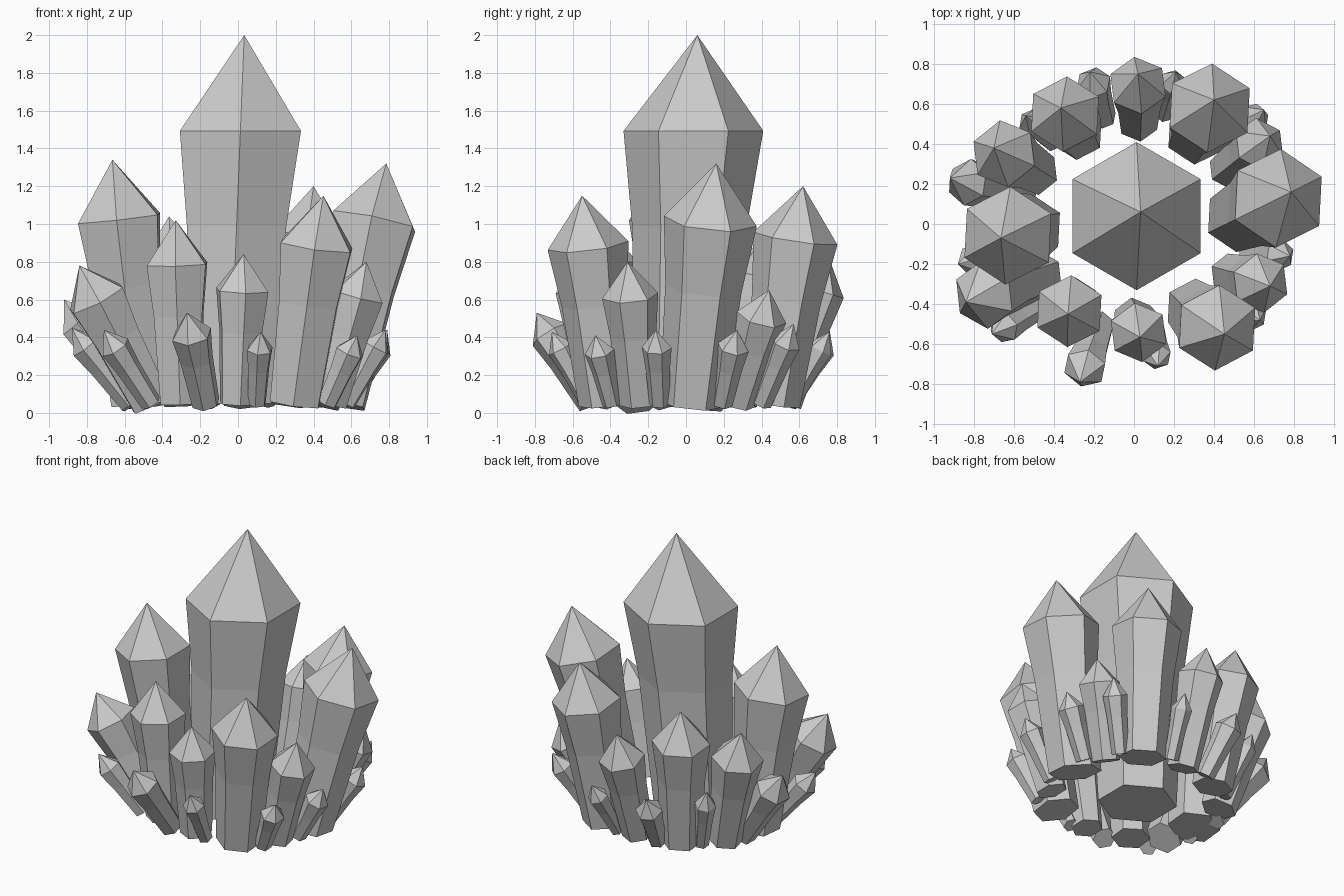
import bpy, bmesh, math
from mathutils import Vector

BASE_Z = 0.05


def crystal(name, bx, by, tx, ty, tz, radius, phase=87, shoulder=0.76, axis=None):
    """Six-sided tapered prism, widest at the shoulder, with a pointed cap."""
    base, tip = Vector((bx, by, BASE_Z)), Vector((tx, ty, tz))
    axis = axis or (tip - base).normalized()
    u = Vector((1, 0, 0))
    u = (u - axis * u.dot(axis)).normalized()
    v = axis.cross(u)
    bm = bmesh.new()
    rings = []
    # base, waist and shoulder rings: fraction along the axis, radius factor
    for t, k in ((0.0, 0.69), (0.48, 0.82), (shoulder, 1.0)):
        ring = []
        for i in range(6):
            a = math.radians(phase + 60 * i)
            off = (u * math.cos(a) + v * math.sin(a)) * radius * k
            ring.append(bm.verts.new(base.lerp(tip, t) + off))
        rings.append(ring)
    apex = bm.verts.new(tip)
    bm.faces.new(rings[0][::-1])
    for i in range(6):
        j = (i + 1) % 6
        for lo, hi in zip(rings, rings[1:]):
            bm.faces.new((lo[i], lo[j], hi[j], hi[i]))
        bm.faces.new((rings[-1][i], rings[-1][j], apex))
    mesh = bpy.data.meshes.new(name)
    bm.to_mesh(mesh)
    bm.free()
    bpy.context.collection.objects.link(bpy.data.objects.new(name, mesh))


# Central crystal, upright with level rings
crystal("central_crystal", -0.045, -0.02, 0.033, 0.06, 2.0, 0.37, 90, 0.74, Vector((0, 0, 1)))

# Ring of large crystals: base x, y, tip x, y, z, shoulder radius
large = [
    (-0.52, -0.02, -0.665, -0.07, 1.34, 0.245),
    (0.52, 0.03, 0.785, 0.16, 1.32, 0.248),
    (-0.30, -0.39, -0.33, -0.45, 1.02, 0.18),
    (0.30, -0.42, 0.452, -0.55, 1.15, 0.215),
    (0.31, 0.45, 0.40, 0.62, 1.20, 0.225),
    (-0.28, 0.45, -0.365, 0.58, 1.04, 0.19),
]
for i, c in enumerate(large):
    crystal(f"large_crystal_{i + 1}", *c)

# Medium crystals between them
medium = [
    (0.0, -0.47, 0.03, -0.565, 0.84, 0.15),
    (0.48, -0.25, 0.68, -0.31, 0.80, 0.15),
    (-0.46, -0.25, -0.84, -0.39, 0.78, 0.17),
    (0.02, 0.51, 0.02, 0.75, 0.84, 0.15),
    (-0.49, 0.26, -0.70, 0.38, 0.90, 0.17),
    (0.46, 0.27, 0.68, 0.44, 0.65, 0.135),
]
for i, c in enumerate(medium):
    crystal(f"medium_crystal_{i + 1}", *c, 97)

# Small outer crystals leaning outward
small = [
    (-0.17, -0.50, -0.27, -0.79, 0.53, 0.11),
    (0.10, -0.51, 0.12, -0.71, 0.43, 0.072),
    (-0.57, -0.13, -0.88, -0.20, 0.45, 0.085),
    (-0.46, -0.41, -0.71, -0.55, 0.44, 0.082),
    (0.47, -0.39, 0.63, -0.48, 0.41, 0.08),
    (0.57, -0.14, 0.78, -0.16, 0.44, 0.08),
    (0.57, 0.19, 0.79, 0.27, 0.44, 0.085),
    (0.45, 0.40, 0.65, 0.57, 0.47, 0.08),
    (0.15, 0.55, 0.21, 0.76, 0.43, 0.068),
    (-0.15, 0.53, -0.22, 0.76, 0.44, 0.09),
    (-0.41, 0.41, -0.54, 0.54, 0.50, 0.07),
    (-0.55, 0.14, -0.92, 0.23, 0.60, 0.118),
]
for i, c in enumerate(small):
    crystal(f"small_crystal_{i + 1}", *c, 80)
